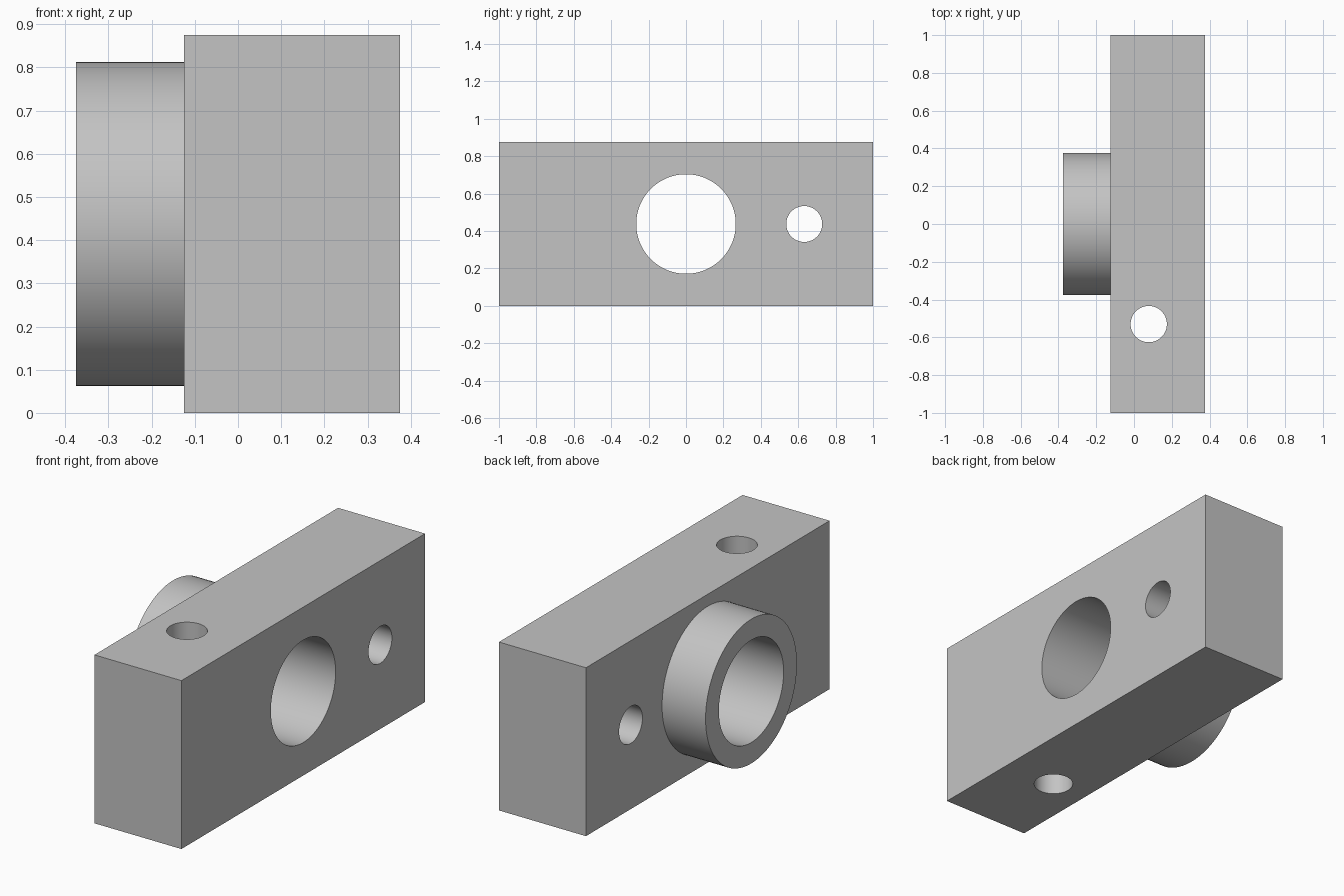
import bpy
from math import pi, radians
from mathutils import Vector

cube = bpy.data.objects.get("Cube")
if cube:
    bpy.data.objects.remove(cube, do_unlink=True)

MID_Z = 0.4375
ALONG_X = (0, pi / 2, 0)
ALONG_Z = (0, 0, 0)

grey = bpy.data.materials.new("plain_grey")
grey.use_nodes = True
colour = (0.55, 0.55, 0.55, 1)
grey.diffuse_color = colour
grey.node_tree.nodes["Principled BSDF"].inputs["Base Color"].default_value = colour


def cylinder(name, radius, depth, centre, rotation):
    bpy.ops.mesh.primitive_cylinder_add(vertices=96, radius=radius, depth=depth,
                                        location=centre, rotation=rotation)
    obj = bpy.context.object
    obj.name = name
    obj.data.materials.append(grey)
    return obj


def combine(target, tool, operation):
    """Apply a boolean and remove the tool object."""
    mod = target.modifiers.new(tool.name, 'BOOLEAN')
    mod.operation = operation
    mod.solver = 'EXACT'
    mod.object = tool
    bpy.context.view_layer.objects.active = target
    bpy.ops.object.modifier_apply(modifier=mod.name)
    bpy.data.objects.remove(tool, do_unlink=True)


# Rectangular block
bpy.ops.mesh.primitive_cube_add(size=1, location=(0.125, 0, MID_Z))
block = bpy.context.object
block.name = "bearing_block"
block.scale = (0.5, 2, 0.875)
bpy.ops.object.transform_apply(location=True, rotation=True, scale=True)
block.data.materials.append(grey)

# Round collar, sunk a little into the block
combine(block, cylinder("collar", 0.375, 0.35, (-0.2, 0, MID_Z), ALONG_X), 'UNION')

# Main bore, side pin hole and vertical pin hole
combine(block, cylinder("main_bore", 0.266, 2, (0, 0, MID_Z), ALONG_X), 'DIFFERENCE')
combine(block, cylinder("side_hole", 0.096, 2, (0, 0.632, MID_Z), ALONG_X), 'DIFFERENCE')
combine(block, cylinder("vertical_hole", 0.096, 2, (0.078, -0.53, MID_Z), ALONG_Z), 'DIFFERENCE')

# Smooth the round walls, keep the edges sharp
bpy.ops.object.select_all(action='DESELECT')
block.select_set(True)
bpy.context.view_layer.objects.active = block
bpy.ops.object.shade_smooth_by_angle(angle=radians(30))
